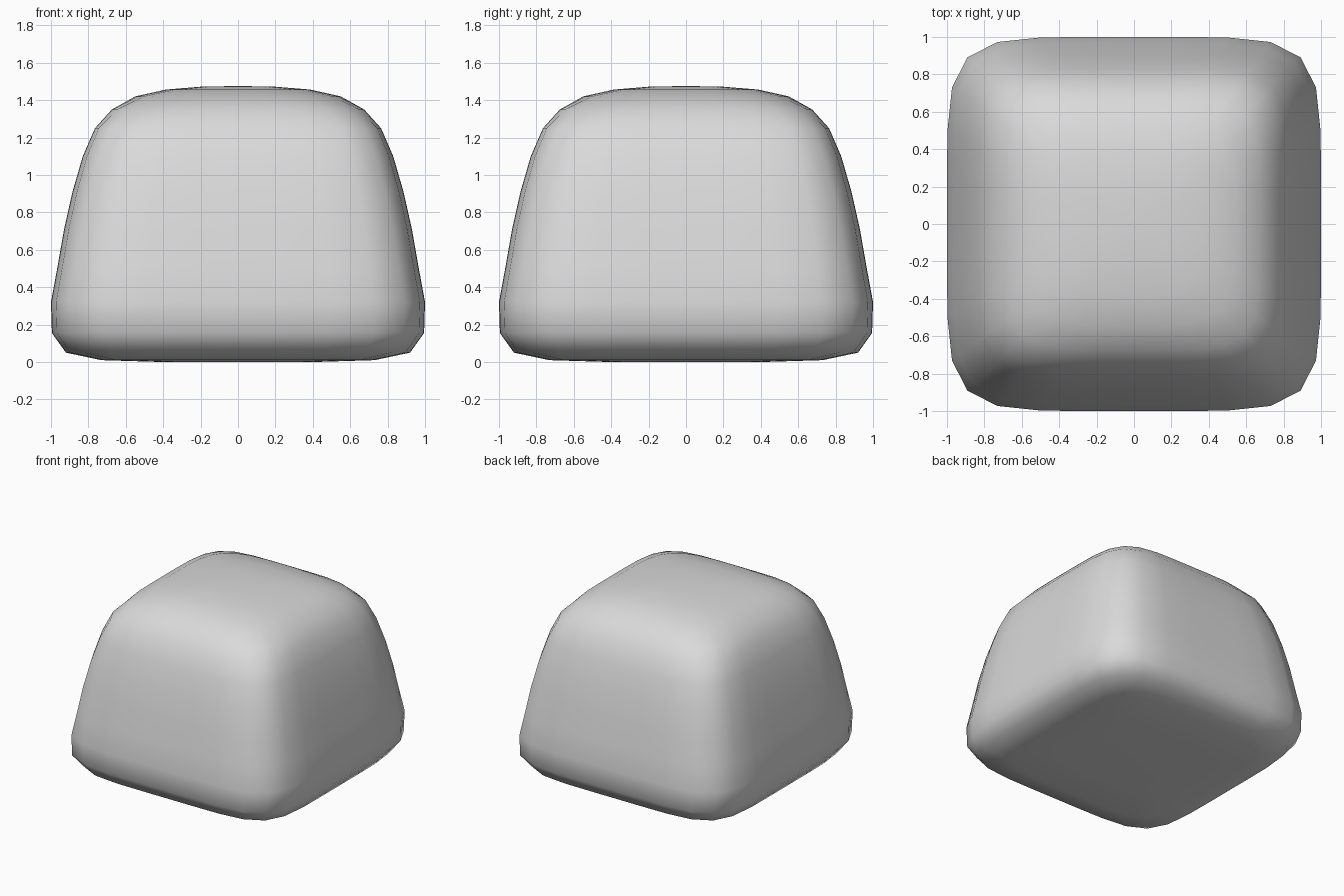
import bpy
import bmesh

cube = bpy.data.objects.get("Cube")
if cube:
    bpy.data.objects.remove(cube, do_unlink=True)

# Profile: half width, height, squareness of the ring
PROFILE = [
    (0.40, 0.0, 6), (0.73, 0.01, 6), (0.92, 0.05, 6), (0.995, 0.155, 6),
    (1.0, 0.32, 6), (0.965, 0.51, 6), (0.93, 0.71, 6), (0.885, 0.91, 6),
    (0.83, 1.10, 6), (0.765, 1.25, 6), (0.675, 1.35, 5), (0.55, 1.42, 3.6),
    (0.385, 1.457, 2.7), (0.2, 1.472, 2.3),
]
TOP = 1.476
STEPS = 8  # segments on each side of a ring


def rounded_square(half_width, squareness):
    """Points around a rounded square, counter-clockwise from above."""
    points = []
    for side in range(4):
        for i in range(STEPS):
            x, y = 1.0, 2 * i / STEPS - 1
            for _ in range(side):
                x, y = -y, x
            norm = (abs(x) ** squareness + abs(y) ** squareness) ** (1 / squareness)
            points.append((half_width * x / norm, half_width * y / norm))
    return points


# Tapered rounded block, skinned ring by ring
bm = bmesh.new()
rings = [[bm.verts.new((x, y, z)) for x, y in rounded_square(w, n)]
         for w, z, n in PROFILE]
count = STEPS * 4
for low, high in zip(rings, rings[1:]):
    for i in range(count):
        j = (i + 1) % count
        bm.faces.new((low[i], low[j], high[j], high[i]))

# Flat base and domed top
bm.faces.new(list(reversed(rings[0])))
peak = bm.verts.new((0, 0, TOP))
for i in range(count):
    bm.faces.new((rings[-1][i], rings[-1][(i + 1) % count], peak))
for face in bm.faces:
    face.smooth = True
bmesh.ops.recalc_face_normals(bm, faces=bm.faces)

mesh = bpy.data.meshes.new("rounded_block")
bm.to_mesh(mesh)
bm.free()
block = bpy.data.objects.new("rounded_block", mesh)
bpy.context.collection.objects.link(block)

# Plain grey
grey = bpy.data.materials.new("light_grey")
grey.use_nodes = True
colour = (0.7, 0.7, 0.7, 1)
grey.diffuse_color = colour
for node in grey.node_tree.nodes:
    if node.type == "BSDF_PRINCIPLED":
        node.inputs["Base Color"].default_value = colour
mesh.materials.append(grey)
